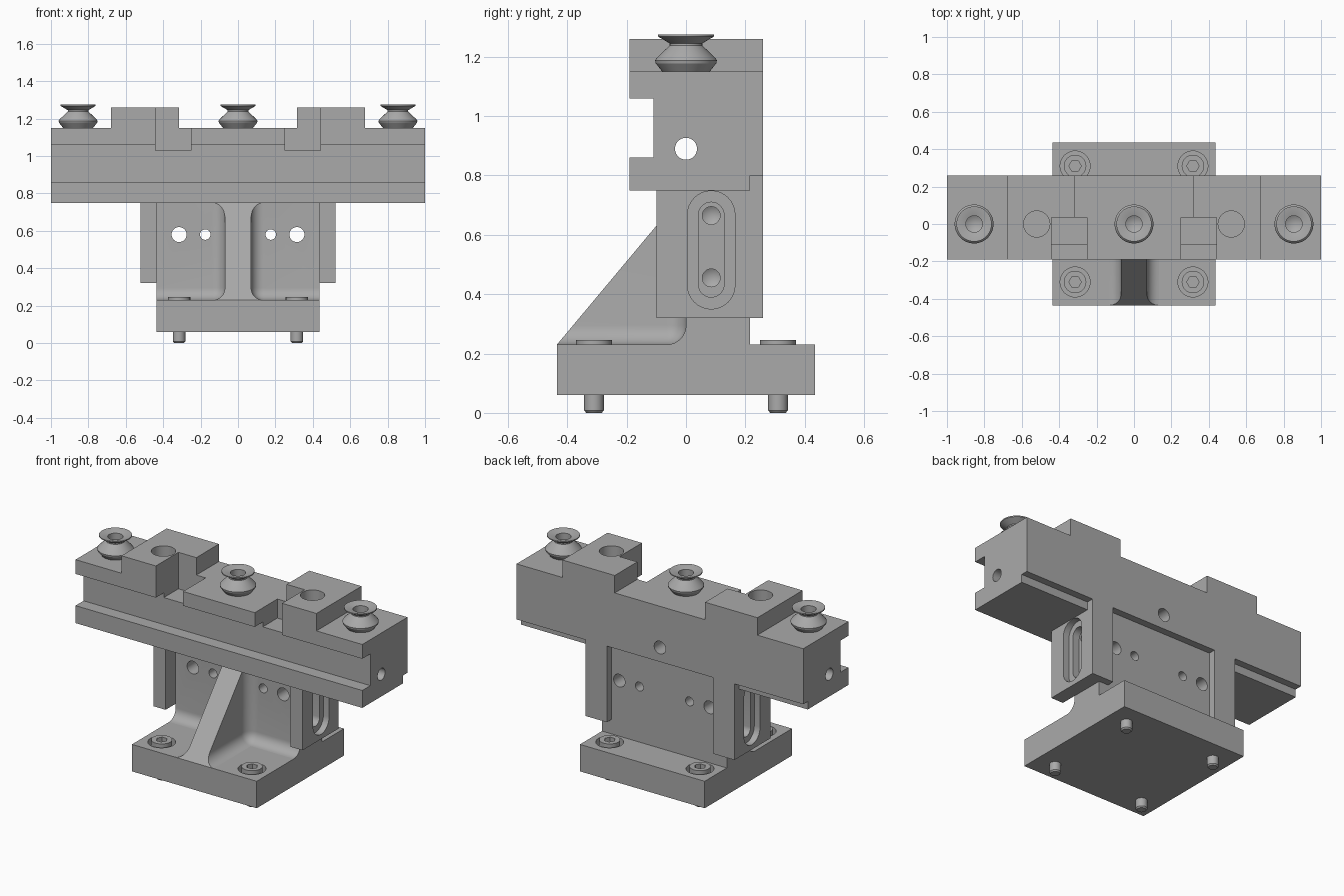
import bpy, bmesh, math
from mathutils import Matrix, Vector

cube = bpy.data.objects.get("Cube")
if cube:
    bpy.data.objects.remove(cube, do_unlink=True)

metal = bpy.data.materials.new("plain grey metal")
metal.use_nodes = True
GREY = (0.40, 0.40, 0.40, 1)
metal.diffuse_color = GREY
metal.node_tree.nodes["Principled BSDF"].inputs["Base Color"].default_value = GREY


def add_object(name, bm):
    bmesh.ops.recalc_face_normals(bm, faces=bm.faces)
    mesh = bpy.data.meshes.new(name)
    bm.to_mesh(mesh)
    bm.free()
    mesh.materials.append(metal)
    obj = bpy.data.objects.new(name, mesh)
    bpy.context.collection.objects.link(obj)
    return obj


def box(name, x, y, z, radius=0):
    bm = bmesh.new()
    bmesh.ops.create_cube(bm, size=1)
    for v in bm.verts:
        v.co = Vector([(r[0] + r[1]) / 2 + c * (r[1] - r[0]) for r, c in zip((x, y, z), v.co)])
    if radius:
        bmesh.ops.bevel(bm, geom=bm.edges[:], offset=radius, segments=8, profile=0.5, affect='EDGES')
    return add_object(name, bm)


def extrude(name, points, axis, start, end):
    """Extrude a (y, z) outline along x, or an (x, y) outline along z."""
    place = (lambda a, b: (start, a, b)) if axis == 'X' else (lambda a, b: (a, b, start))
    bm = bmesh.new()
    face = bm.faces.new([bm.verts.new(place(a, b)) for a, b in points])
    new = bmesh.ops.extrude_face_region(bm, geom=[face])["geom"]
    shift = Vector((end - start, 0, 0)) if axis == 'X' else Vector((0, 0, end - start))
    bmesh.ops.translate(bm, vec=shift, verts=[g for g in new if isinstance(g, bmesh.types.BMVert)])
    return add_object(name, bm)


def lathe(name, profile, origin, axis='Z', sides=40):
    """Spin an (r, h) profile, closed on the axis at both ends."""
    turn = {'X': Matrix.Rotation(math.pi / 2, 4, 'Y'),
            'Y': Matrix.Rotation(-math.pi / 2, 4, 'X'), 'Z': Matrix()}[axis]
    bm = bmesh.new()
    verts = [bm.verts.new((r, 0, h)) for r, h in profile]
    edges = [bm.edges.new(pair) for pair in zip(verts, verts[1:])]
    bmesh.ops.spin(bm, geom=verts + edges, axis=(0, 0, 1), cent=(0, 0, 0),
                   angle=math.tau, steps=sides, use_merge=True)
    bmesh.ops.remove_doubles(bm, verts=bm.verts, dist=1e-5)
    bm.transform(Matrix.Translation(origin) @ turn)
    return add_object(name, bm)


def rod(radius, origin, axis, length, tip=0, sides=40):
    return lathe("cutter", [(0, 0), (radius, 0), (radius, length), (0, length + tip)], origin, axis, sides)


def stadium(side, x0, x1, y, z0, z1, r):
    """Long round-ended slot cutter running along x."""
    pts = []
    for z, first in ((z1 - r, 0), (z0 + r, math.pi)):
        for i in range(17):
            a = first + math.pi * i / 16
            pts.append((y + r * math.cos(a), z + r * math.sin(a)))
    return extrude("cutter", pts, 'X', side * x0, side * x1)


def cut(obj, cutters):
    for c in cutters:
        mod = obj.modifiers.new("cut", 'BOOLEAN')
        mod.operation, mod.solver, mod.object = 'DIFFERENCE', 'EXACT', c
    graph = bpy.context.evaluated_depsgraph_get()
    mesh = bpy.data.meshes.new_from_object(obj.evaluated_get(graph))
    obj.modifiers.clear()
    obj.data = mesh
    for c in cutters:
        bpy.data.objects.remove(c, do_unlink=True)


SIDES = (-1, 1)


def span(side, a, b):
    return sorted((side * a, side * b))


# Base plate with counterbored screw holes
HALF, SX, SY, BASE_TOP = 0.435, 0.315, 0.31, 0.23
base = box("base_plate", (-HALF, HALF), (-HALF, HALF), (0.06, BASE_TOP))
cut(base, [rod(0.08, (x * SX, y * SY, 0.15), 'Z', 0.2) for x in SIDES for y in SIDES])

# Socket screws through the base
for x in SIDES:
    for y in SIDES:
        name = f"base_screw_{'left' if x > 0 else 'right'}_{'back' if y > 0 else 'front'}"
        screw = lathe(name, [(0, 0), (0.026, 0), (0.033, 0.008), (0.033, 0.14), (0.06, 0.14),
                             (0.06, 0.245), (0, 0.245)], (x * SX, y * SY, 0))
        cut(screw, [rod(0.033, (x * SX, y * SY, 0.19), 'Z', 0.1, sides=6)])

# Upright wall and sloping rib, left by two round-edged pockets
upright = extrude("upright_with_rib", [(-HALF, BASE_TOP), (0.215, BASE_TOP), (0.215, 0.75), (0, 0.75)],
                  'X', -HALF, HALF)
cutters = []
for s in SIDES:
    cutters.append(box("cutter", span(s, 0.07, 0.7), (-0.7, 0), (BASE_TOP, 1), 0.065))
    cutters += [rod(r, (s * x, -0.2, 0.58), 'Y', 0.6) for x, r in ((0.315, 0.04), (0.175, 0.028))]
    for z in (0.455, 0.665):
        cutters.append(rod(0.03, (s * 0.5, 0.085, z), 'X', 0.15, 0.018) if s < 0 else
                       lathe("cutter", [(0, -0.168), (0.03, -0.15), (0.03, 0), (0, 0)],
                             (0.5, 0.085, z), 'X'))
cut(upright, cutters)

# Side brackets: L-shaped plates with a stepped slot
for s in SIDES:
    outline = [(0.435, -0.1), (0.52, -0.1), (0.52, 0.26), (0.37, 0.26), (0.37, 0.215), (0.435, 0.215)]
    bracket = extrude(f"side_bracket_{'left' if s > 0 else 'right'}",
                      [(s * x, y) for x, y in outline], 'Z', 0.32, 0.80)
    cut(bracket, [box("cutter", (-1, 1), (-1, 0.215), (0.75, 1)),
                  stadium(s, 0.48, 0.6, 0.085, 0.35, 0.748, 0.08),
                  stadium(s, 0.4, 0.6, 0.085, 0.39, 0.71, 0.043)])

# Cross beam with a front groove, back rabbet and two raised blocks
beam = extrude("cross_beam", [(-0.19, 0.75), (0.215, 0.75), (0.215, 0.80), (0.26, 0.80), (0.26, 1.26),
                              (-0.19, 1.26), (-0.19, 1.06), (-0.11, 1.06), (-0.11, 0.86), (-0.19, 0.86)],
               'X', -1, 1)
cutters = [box("cutter", (-0.315, 0.315), (-1, 1), (1.15, 2)),
           rod(0.037, (-1.2, 0, 0.89), 'X', 2.4),
           rod(0.04, (0, 0.01, 0.89), 'Y', 0.5)]
for s in SIDES:
    cutters += [box("cutter", span(s, 0.68, 2), (-1, 1), (1.15, 2)),
                box("cutter", span(s, 0.25, 0.44), (-1, 0.035), (1.03, 2)),
                rod(0.07, (s * 0.52, 0, 1.06), 'Z', 0.5)]
cut(beam, cutters)

# Bellows suction cups
for name, x in (("right", -0.855), ("middle", 0), ("left", 0.855)):
    lathe(f"suction_cup_{name}",
          [(0, 0), (0.08, 0), (0.102, 0.028), (0.104, 0.038), (0.098, 0.047), (0.055, 0.088),
           (0.055, 0.095), (0.094, 0.118), (0.094, 0.125), (0.086, 0.125), (0.044, 0.113),
           (0.044, 0.06), (0, 0.035)], (x, 0, 1.15), sides=48)

# Smooth the round surfaces, keep edges crisp
bpy.ops.object.select_all(action='DESELECT')
for obj in bpy.context.collection.objects:
    if obj.type == 'MESH' and metal.name in obj.data.materials:
        obj.select_set(True)
        bpy.context.view_layer.objects.active = obj
bpy.ops.object.shade_smooth_by_angle(angle=math.radians(25))
